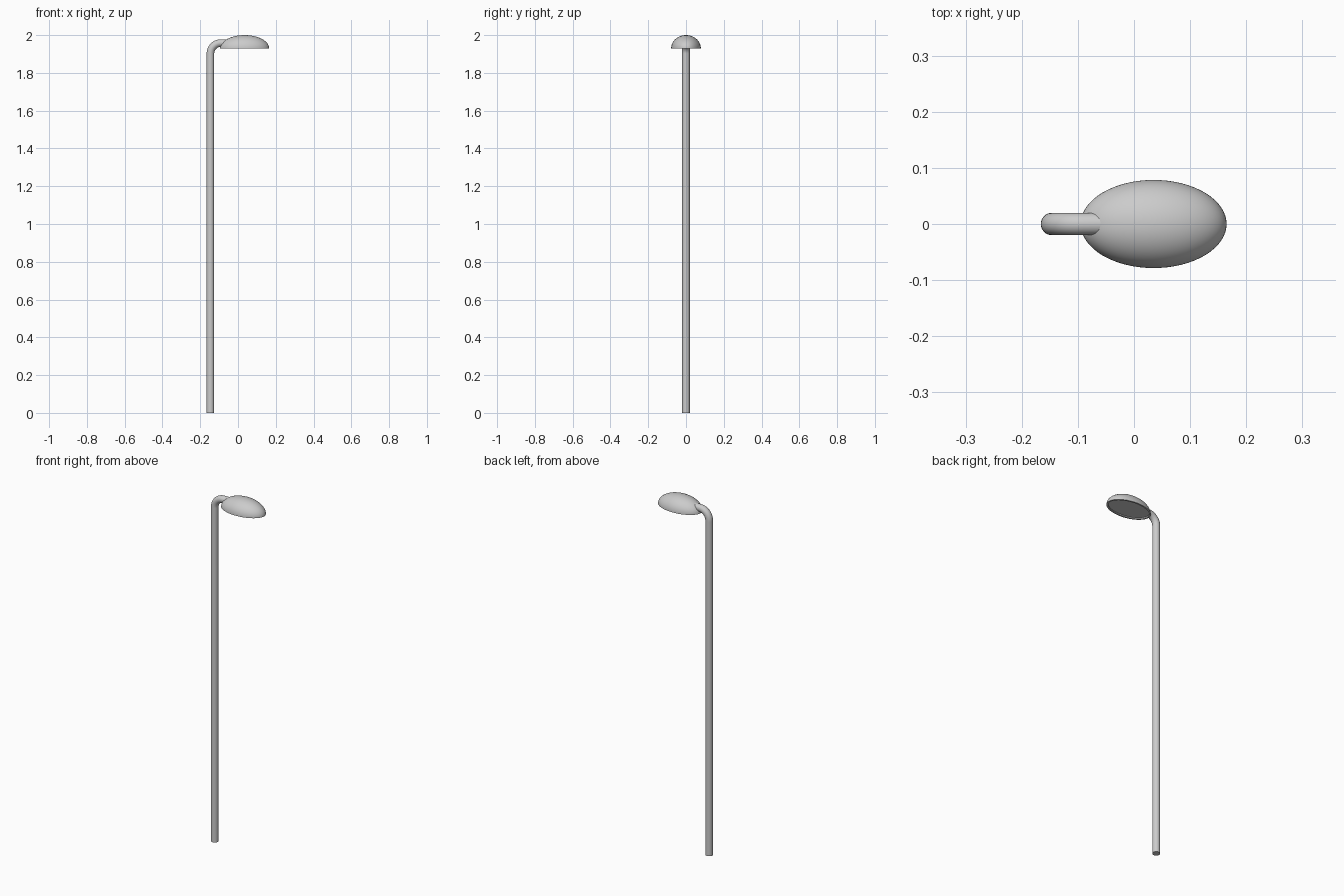
import bpy, bmesh, math
from mathutils import Vector

if "Cube" in bpy.data.objects:
    bpy.data.objects.remove(bpy.data.objects["Cube"])

def finish(name, bm, angle=40):
    bmesh.ops.recalc_face_normals(bm, faces=bm.faces[:])
    me = bpy.data.meshes.new(name)
    bm.to_mesh(me)
    bm.free()
    ob = bpy.data.objects.new(name, me)
    bpy.context.collection.objects.link(ob)
    bpy.ops.object.select_all(action='DESELECT')
    ob.select_set(True)
    bpy.context.view_layer.objects.active = ob
    bpy.ops.object.shade_smooth_by_angle(angle=math.radians(angle))
    return ob

def loft(bm, rings):
    loops = [[bm.verts.new(p) for p in ring] for ring in rings]
    n = len(loops[0])
    for a, b in zip(loops, loops[1:]):
        for i in range(n):
            j = (i + 1) % n
            bm.faces.new((a[i], a[j], b[j], b[i]))
    bm.faces.new(loops[0])
    bm.faces.new(loops[-1])

# Pole with its elbow and short arm, swept in the xz plane
POLE_X, POLE_R, BEND, ARM_Z = -0.146, 0.02, 0.056, 1.958
path = [(POLE_X, 0.0, 0.0)]
for k in range(13):
    t = math.pi / 2 * k / 12
    path.append((POLE_X + BEND * (1 - math.cos(t)),
                 ARM_Z - BEND + BEND * math.sin(t), t))
path.append((-0.05, ARM_Z, math.pi / 2))
rings = []
for x, z, t in path:
    side = Vector((math.cos(t), 0, -math.sin(t)))
    rings.append([Vector((x, 0, z)) + POLE_R * (math.cos(a) * side + math.sin(a) * Vector((0, 1, 0)))
                  for a in (2 * math.pi * i / 32 for i in range(32))])
bm = bmesh.new()
loft(bm, rings)
finish("pole", bm)

# Lamp head: half ellipsoid shade with a rim and a recessed lens underneath
CX, RX, RY, Z0, H = 0.035, 0.13, 0.0785, 1.93, 0.07

def ellipse(inset, scale, z, n=64):
    return [(CX + (RX - inset) * scale * math.cos(2 * math.pi * i / n),
             (RY - inset) * scale * math.sin(2 * math.pi * i / n), z) for i in range(n)]

bm = bmesh.new()
profile = [ellipse(0.009, 1, Z0 + 0.006), ellipse(0.009, 1, Z0)]
for k in range(16):
    t = math.pi / 2 * k / 16
    profile.append(ellipse(0, math.cos(t), Z0 + H * math.sin(t)))
profile.append(ellipse(0, 0.015, Z0 + H))
loft(bm, profile)
finish("lamp_head", bm)
